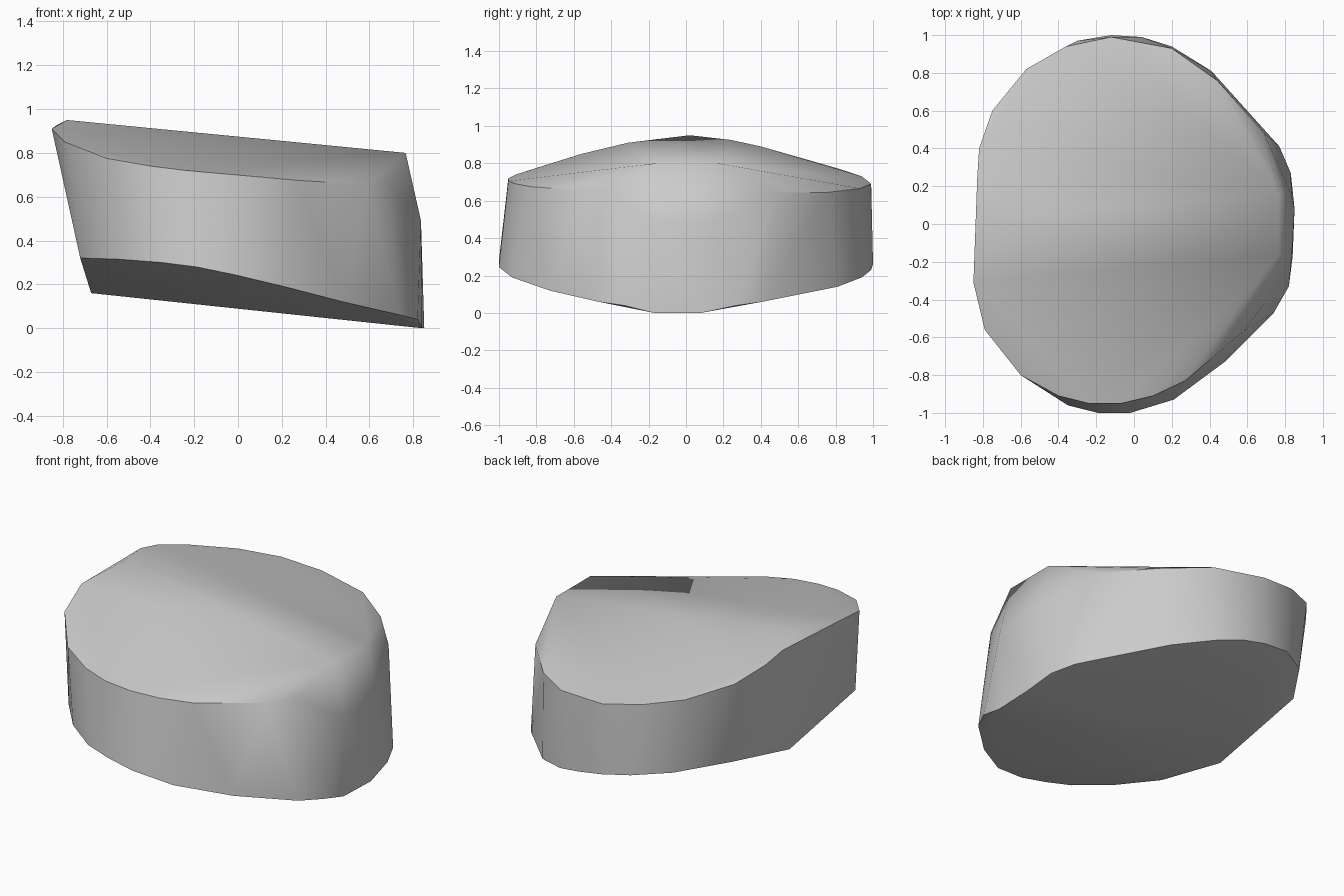
import bpy
import bmesh
import math

# Remove the default cube
default_cube = bpy.data.objects.get("Cube")
if default_cube:
    bpy.data.objects.remove(default_cube, do_unlink=True)


def make_material(name, colour):
    """One flat colour, set for the viewport and for renders."""
    material = bpy.data.materials.new(name)
    material.use_nodes = True
    material.diffuse_color = colour
    shader = material.node_tree.nodes["Principled BSDF"]
    shader.inputs["Base Color"].default_value = colour
    return material


def make_hull(name, outlines, material, sharp_angle):
    """Wrap a convex skin around the given outlines and shade it smooth."""
    bm = bmesh.new()
    for outline in outlines:
        for point in outline:
            bm.verts.new(point)
    hull = bmesh.ops.convex_hull(bm, input=bm.verts[:])
    leftover = set(hull["geom_interior"]) | set(hull["geom_unused"])
    spare_verts = [item for item in leftover
                   if isinstance(item, bmesh.types.BMVert) and item.is_valid]
    bmesh.ops.delete(bm, geom=spare_verts, context="VERTS")
    bmesh.ops.recalc_face_normals(bm, faces=bm.faces[:])

    mesh = bpy.data.meshes.new(name)
    bm.to_mesh(mesh)
    bm.free()
    mesh.materials.append(material)
    body = bpy.data.objects.new(name, mesh)
    bpy.context.collection.objects.link(body)

    # Keep the rims crisp while the walls and the ridge stay soft
    bpy.ops.object.select_all(action="DESELECT")
    body.select_set(True)
    bpy.context.view_layer.objects.active = body
    bpy.ops.object.shade_smooth_by_angle(angle=math.radians(sharp_angle))
    return body


# Ridge along the top, and the blunt end below it
top_ridge = [(-.78, .02, .95), (.765, -.16, .8), (.765, .17, .8)]
blunt_end = [(.835, -.17, .49), (.835, .15, .49)]

# Upper rim, front half then back half
front_upper_rim = [
    (-.85, -.31, .91), (-.79, -.56, .85), (-.6, -.8, .775),
    (-.4, -.91, .74), (-.24, -.95, .72), (-.07, -.95, .705),
    (.1, -.91, .69), (.27, -.83, .675), (.59, -.56, .655),
    (.69, -.42, .66),
]
back_upper_rim = [
    (-.83, .24, .925), (-.82, .4, .89), (-.75, .6, .83),
    (-.57, .82, .77), (-.36, .94, .73), (-.12, .99, .69),
    (.2, .93, .665), (.44, .76, .645), (.69, .48, .645),
]

# Keel along the underside
keel = [(-.67, -.05, .16), (.84, -.17, 0), (.85, .08, 0)]

# Lower rim, front half then back half
front_lower_rim = [
    (-.72, -.62, .32), (-.55, -.82, .315), (-.35, -.96, .3),
    (-.19, -1, .28), (-.02, -1, .245), (.21, -.93, .19),
    (.48, -.73, .12), (.74, -.47, .06), (.82, -.33, .04),
]
back_lower_rim = [
    (-.7, .55, .32), (-.5, .84, .31), (-.3, .97, .29),
    (-.12, 1, .26), (.04, .99, .23), (.2, .94, .19),
    (.41, .81, .14), (.77, .41, .06), (.83, .27, .04),
]

stone_grey = make_material("stone_grey", (.6, .6, .6, 1))
make_hull(
    "stone_body",
    [top_ridge, blunt_end, front_upper_rim, back_upper_rim,
     keel, front_lower_rim, back_lower_rim],
    stone_grey,
    sharp_angle=40,
)
